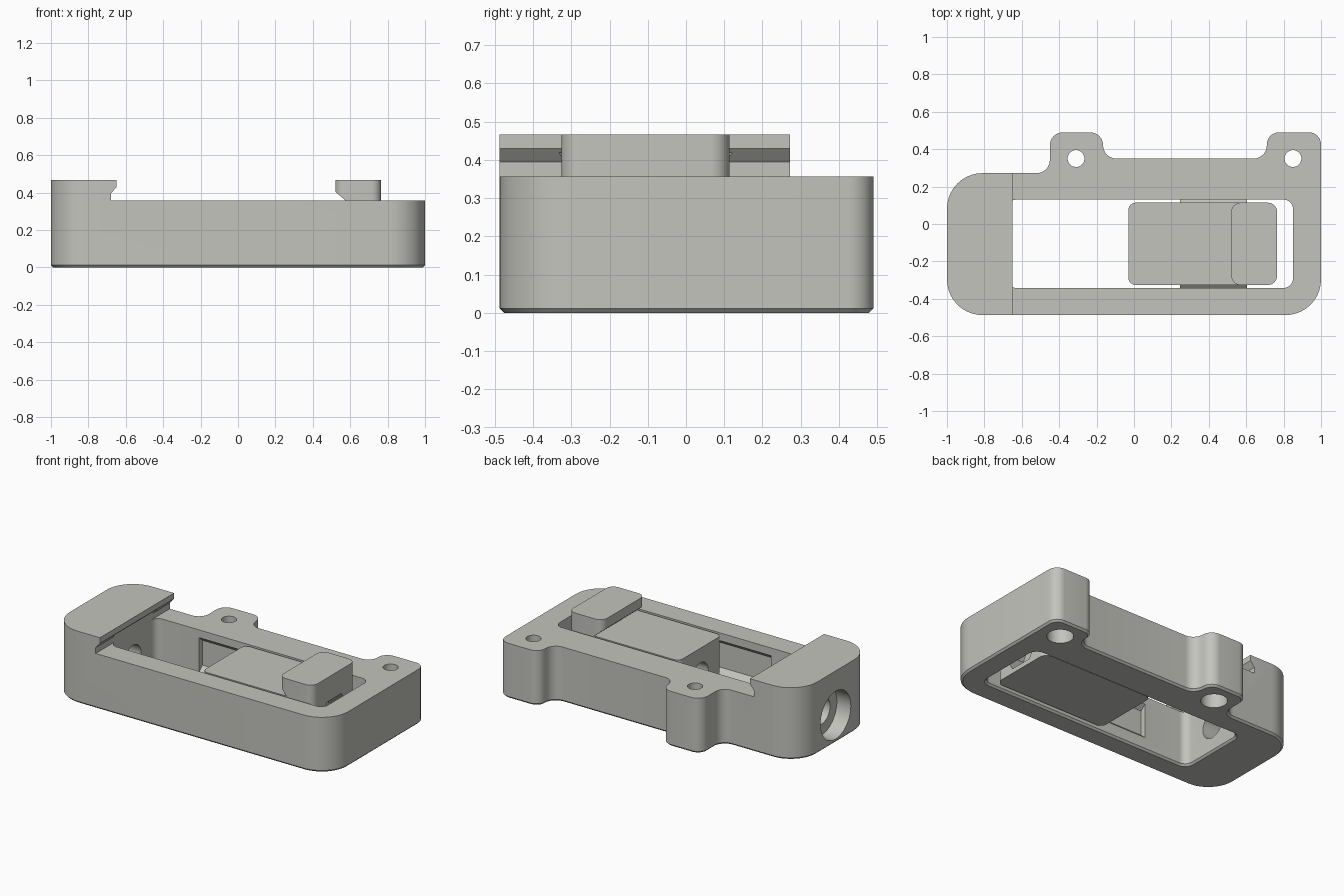
import bpy, bmesh, math
from mathutils import Vector

if "Cube" in bpy.data.objects:
    bpy.data.objects.remove(bpy.data.objects["Cube"])

grey = bpy.data.materials.new("light_grey")
grey.diffuse_color = (0.55, 0.55, 0.51, 1)
grey.use_nodes = True
grey.node_tree.nodes["Principled BSDF"].inputs["Base Color"].default_value = grey.diffuse_color


def rounded(corners, steps=10):
    """Polygon of (x, y, radius) corners with each corner turned into an arc."""
    out, n = [], len(corners)
    for i, (x, y, r) in enumerate(corners):
        p = Vector((x, y))
        a = (Vector(corners[i - 1][:2]) - p).normalized()
        b = (Vector(corners[(i + 1) % n][:2]) - p).normalized()
        if r == 0:
            out.append(p)
            continue
        half = a.angle(b) / 2
        centre = p + (a + b).normalized() * (r / math.sin(half))
        start = p + a * (r / math.tan(half)) - centre
        end = p + b * (r / math.tan(half)) - centre
        sweep = start.angle_signed(end)
        for k in range(steps + 1):
            t = -sweep * k / steps
            c, s = math.cos(t), math.sin(t)
            out.append(centre + Vector((start.x * c - start.y * s,
                                        start.x * s + start.y * c)))
    return out


def inset(pts, d):
    """Move a counter-clockwise outline inwards by d."""
    res, n = [], len(pts)
    for i, p in enumerate(pts):
        e1 = (p - pts[i - 1]).normalized()
        e2 = (pts[(i + 1) % n] - p).normalized()
        n1, n2 = Vector((-e1.y, e1.x)), Vector((-e2.y, e2.x))
        m = (n1 + n2).normalized()
        res.append(p + m * (d / m.dot(n1)))
    return res


def loft(name, outline, levels, axis="Z"):
    """Solid through copies of an outline at (height, inset) levels along an axis."""
    place = {"Z": lambda u, v, w: (u, v, w),
             "Y": lambda u, v, w: (u, w, v),
             "X": lambda u, v, w: (w, u, v)}[axis]
    bm = bmesh.new()
    pts = [Vector(p) for p in outline]
    rings = [[bm.verts.new(place(p.x, p.y, h)) for p in (inset(pts, d) if d else pts)]
             for h, d in levels]
    bm.faces.new(rings[0])
    bm.faces.new(rings[-1])
    n = len(pts)
    for lo, hi in zip(rings, rings[1:]):
        for i in range(n):
            j = (i + 1) % n
            bm.faces.new((lo[i], lo[j], hi[j], hi[i]))
    bmesh.ops.recalc_face_normals(bm, faces=bm.faces[:])
    me = bpy.data.meshes.new(name)
    bm.to_mesh(me)
    bm.free()
    me.materials.append(grey)
    ob = bpy.data.objects.new(name, me)
    bpy.context.collection.objects.link(ob)
    return ob


def circle(u, v, r, n=40, turn=0):
    return [(u + r * math.cos(turn + math.tau * i / n),
             v + r * math.sin(turn + math.tau * i / n)) for i in range(n)]


def combine(target, tool, op="DIFFERENCE"):
    mod = target.modifiers.new(op, "BOOLEAN")
    mod.operation, mod.object, mod.solver = op, tool, "EXACT"
    bpy.context.view_layer.objects.active = target
    bpy.ops.object.modifier_apply(modifier=mod.name)
    bpy.data.objects.remove(tool)


def smooth(ob):
    bpy.ops.object.select_all(action="DESELECT")
    ob.select_set(True)
    bpy.context.view_layer.objects.active = ob
    bpy.ops.object.shade_smooth_by_angle(angle=math.radians(25))


MID = -0.106   # y of the slide centre line

# Frame with two screw lugs, chamfered along the bottom
frame = loft("frame", rounded([
    (-1, -.487, .19), (1, -.487, .19), (1, .49, .065), (.71, .49, .065),
    (.71, .35, .07), (-.165, .35, .07), (-.165, .49, .07), (-.45, .49, .07),
    (-.45, .272, .07), (-1, .272, .19)]), [(0, .012), (.012, 0), (.467, 0)])

# Lower the top everywhere except the fixed jaw, leaving an undercut lip
combine(frame, loft("top_cut", [(-.68, .357), (1.1, .357), (1.1, .6), (-.65, .6),
                                (-.65, .43), (-.68, .395)], [(-1, 0), (1, 0)], "Y"))

# Through pocket with a chamfered lower rim
combine(frame, loft("pocket_cut", rounded([
    (-.68, -.342, .05), (.85, -.342, .05), (.85, .13, .05), (-.68, .13, .05)]),
    [(-.01, -.022), (.012, 0), (.42, 0)]))

# Guide grooves in both long pocket walls
for side in (-1, 1):
    wall = MID + side * .236
    combine(frame, loft("groove_cut", [
        (wall - side * .02, .084), (wall, .084), (wall + side * .035, .115),
        (wall + side * .035, .276), (wall, .307), (wall - side * .02, .307)],
        [(-.37, 0), (.66, 0)], "X"))

# Counterbored lug holes
for x in (-.31, .85):
    combine(frame, loft("hole_cut", circle(x, .35, .045), [(-.1, 0), (.6, 0)]))
    combine(frame, loft("bore_cut", circle(x, .35, .078), [(-.1, 0), (.15, 0)]))

# Counterbored clamp screw hole in the left end
combine(frame, loft("screw_cut", circle(MID, .18, .085), [(-1.1, 0), (-.6, 0)], "X"))
combine(frame, loft("head_cut", circle(MID, .18, .155), [(-1.1, 0), (-.9, 0)], "X"))
smooth(frame)

# Sliding block
slider = loft("slider", rounded([
    (-.03, -.326, .04), (.765, -.326, .05), (.765, .114, .05), (-.03, .114, .04)]),
    [(.02, 0), (.355, 0)])

# Moving jaw with an undercut gripping edge
jaw = loft("moving_jaw", rounded([
    (.52, -.326, .05), (.765, -.326, .05), (.765, .114, .05), (.52, .114, .05)]),
    [(.34, 0), (.467, 0)])
combine(jaw, loft("jaw_cut", [(.4, .3), (.578, .3), (.578, .355), (.52, .405), (.4, .405)],
                  [(-1, 0), (1, 0)], "Y"))
combine(slider, jaw, "UNION")

# Guide rails on both sides of the block
rail = loft("guide_rail", [
    (-.325, .09), (-.37, .13), (-.37, .262), (-.325, .302),
    (.113, .302), (.158, .262), (.158, .13), (.113, .09)],
    [(.245, 0), (.605, 0)], "X")
combine(slider, rail, "UNION")

# Screw bore and nut pocket
combine(slider, loft("bore_cut", circle(MID, .18, .08), [(-.2, 0), (1, 0)], "X"))
combine(slider, loft("nut_cut", circle(MID, .18, .15, 6), [(.62, 0), (1, 0)], "X"))
smooth(slider)
